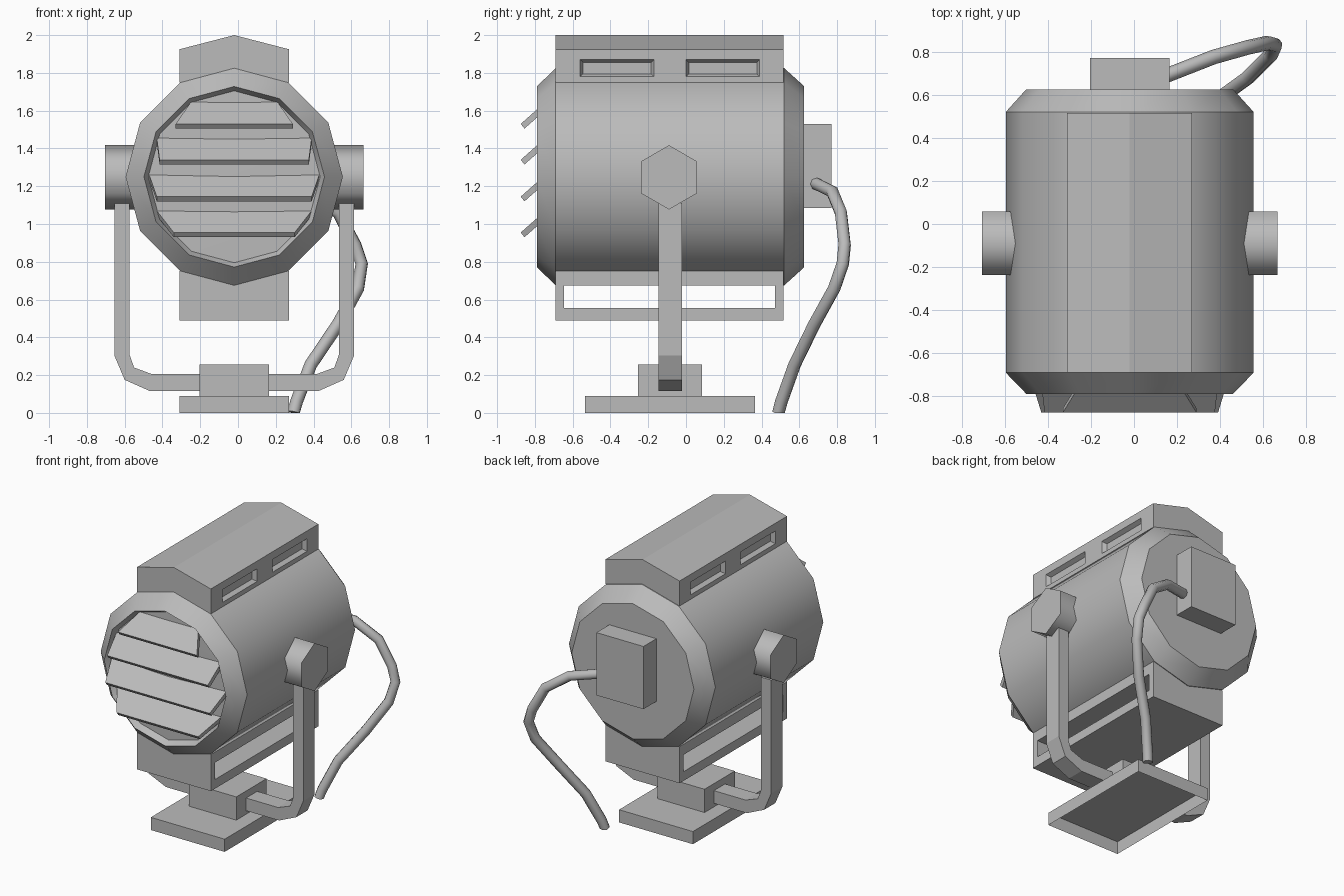
import bpy, bmesh
from math import sin, cos, pi, radians
from mathutils import Vector

old = bpy.data.objects.get("Cube")
if old:
    bpy.data.objects.remove(old, do_unlink=True)

CX = -0.02   # symmetry plane of the lamp
AXIS = 1.25  # height of the lamp axis

grey = bpy.data.materials.new("painted grey metal")
grey.use_nodes = True
grey.diffuse_color = (0.5, 0.5, 0.5, 1)
grey.node_tree.nodes["Principled BSDF"].inputs["Base Color"].default_value = (0.5, 0.5, 0.5, 1)


def activate(ob):
    bpy.ops.object.select_all(action='DESELECT')
    ob.select_set(True)
    bpy.context.view_layer.objects.active = ob


def finish(name, bm, smooth=None):
    bmesh.ops.recalc_face_normals(bm, faces=bm.faces)
    mesh = bpy.data.meshes.new(name)
    bm.to_mesh(mesh)
    bm.free()
    ob = bpy.data.objects.new(name, mesh)
    bpy.context.collection.objects.link(ob)
    mesh.materials.append(grey)
    if smooth:
        activate(ob)
        bpy.ops.object.shade_smooth_by_angle(angle=radians(smooth))
    return ob


def prism(name, outline, direction, smooth=None):
    """Extrude a closed outline of 3D points along a direction."""
    bm = bmesh.new()
    face = bm.faces.new([bm.verts.new(p) for p in outline])
    ext = bmesh.ops.extrude_face_region(bm, geom=[face], use_keep_orig=True)
    moved = [g for g in ext["geom"] if isinstance(g, bmesh.types.BMVert)]
    bmesh.ops.translate(bm, verts=moved, vec=direction)
    return finish(name, bm, smooth)


def box(name, half_x, y0, y1, z0, z1):
    pts = [(CX - half_x, y0, z0), (CX + half_x, y0, z0),
           (CX + half_x, y0, z1), (CX - half_x, y0, z1)]
    return prism(name, pts, (0, y1 - y0, 0))


def cut(target, cutter):
    mod = target.modifiers.new("cut", 'BOOLEAN')
    mod.operation, mod.solver, mod.object = 'DIFFERENCE', 'EXACT', cutter
    activate(target)
    bpy.ops.object.modifier_apply(modifier=mod.name)
    bpy.data.objects.remove(cutter, do_unlink=True)


# Twelve-sided drum with chamfered ends and a recessed, slightly domed lens
def lathe(name, profile, sides, smooth):
    bm = bmesh.new()
    rings = []
    for y, r in profile:
        angles = [2 * pi * i / sides for i in range(sides if r else 1)]
        rings.append([bm.verts.new((CX + r * sin(a), y, AXIS + r * cos(a))) for a in angles])
    for a, b in zip(rings, rings[1:]):
        for i in range(sides):
            j = (i + 1) % sides
            quad = [a[i % len(a)], a[j % len(a)], b[j % len(b)], b[i % len(b)]]
            bm.faces.new(list(dict.fromkeys(quad)))
    return finish(name, bm, smooth)


lathe("lamp_drum", [(-0.755, 0), (-0.745, 0.455), (-0.79, 0.478), (-0.69, 0.575),
                    (0.52, 0.575), (0.625, 0.48), (0.625, 0)], 12, 35)

# Sloping slats across the lens: tip height, half width at tip and at lens
for i, (z, tip, root) in enumerate([(1.505, 0.31, 0.23), (1.315, 0.395, 0.41),
                                    (1.12, 0.41, 0.45), (0.93, 0.32, 0.41)]):
    slope = Vector((0, 0.13, 0.115))
    lower = Vector((CX, -0.855, z))
    pts = [lower + Vector((-tip, 0, 0)), lower + Vector((tip, 0, 0)),
           lower + slope + Vector((root, 0, 0)), lower + slope + Vector((-root, 0, 0))]
    prism("lens_slat_%d" % (i + 1), pts, (0, -0.02, 0.025))

# Gabled vent housing with two recessed vents on each side
gable = [(-0.29, 1.748), (0.29, 1.748), (0.29, 1.925), (0, 2.0), (-0.29, 1.925)]
housing = prism("vent_housing", [(CX + x, -0.69, z) for x, z in gable], (0, 1.205, 0))
for side in (-1, 1):
    for y in (-0.365, 0.195):
        bm = bmesh.new()
        loops = []
        for x, shrink in ((0.31, -0.01), (0.26, 0.015)):
            hy, hz = 0.195 - shrink, 0.045 - shrink
            loops.append([bm.verts.new((CX + side * x, y + sy * hy, 1.825 + sz * hz))
                          for sy, sz in ((-1, -1), (1, -1), (1, 1), (-1, 1))])
        a, b = loops
        bm.faces.new(a)
        bm.faces.new(b)
        for i in range(4):
            j = (i + 1) % 4
            bm.faces.new((a[i], a[j], b[j], b[i]))
        cut(housing, finish("vent_cutter", bm))

# Lower cradle with a slot running straight through
cradle = box("lower_cradle", 0.29, -0.69, 0.515, 0.49, 0.75)
cut(cradle, box("slot_cutter", 0.5, -0.645, 0.47, 0.555, 0.675))

# Hexagonal pivots
for side, label in ((-1, "right"), (1, "left")):
    hexagon = [(CX + side * 0.685, -0.09 + 0.17 * sin(k * pi / 3), AXIS - 0.003 + 0.17 * cos(k * pi / 3))
               for k in range(6)]
    prism(label + "_pivot", hexagon, (-side * 0.17, 0, 0), 65)

# U-shaped yoke
outer = [(0.635, 1.11), (0.635, 0.305), (0.58, 0.175), (0.445, 0.115)]
inner = [(0.555, 1.11), (0.555, 0.31), (0.53, 0.24), (0.435, 0.205)]
bm = bmesh.new()
rows = []
path = list(zip(outer, inner))
for side, pairs in ((-1, path), (1, path[::-1])):
    for o, n in pairs:
        rows.append([bm.verts.new((CX + side * x, y, z))
                     for (x, z), y in ((o, -0.145), (o, -0.02), (n, -0.02), (n, -0.145))])
for a, b in zip(rows, rows[1:]):
    for i in range(4):
        j = (i + 1) % 4
        bm.faces.new((a[i], a[j], b[j], b[i]))
bm.faces.new(rows[0])
bm.faces.new(rows[-1])
finish("yoke", bm)

# Foot, open underneath, with its mounting block, and the rear junction box
foot = box("foot_plate", 0.29, -0.535, 0.365, 0, 0.09)
bm = bmesh.new()
bm.from_mesh(foot.data)
under = [f for f in bm.faces if f.normal.z < -0.9]
bmesh.ops.delete(bm, geom=under, context='FACES_ONLY')
bm.to_mesh(foot.data)
bm.free()
box("mounting_block", 0.185, -0.255, 0.085, 0.09, 0.255)
box("junction_box", 0.185, 0.62, 0.77, 1.085, 1.53)

# Power cable hanging from the junction box to the ground
curve = bpy.data.curves.new("power_cable", 'CURVE')
curve.dimensions = '3D'
curve.bevel_depth = 0.034
curve.bevel_resolution = 2
curve.use_fill_caps = True
route = [(0.14, 0.685, 1.215), (0.37, 0.775, 1.17), (0.53, 0.82, 1.06), (0.62, 0.84, 0.89),
         (0.655, 0.83, 0.79), (0.635, 0.785, 0.66), (0.53, 0.68, 0.47), (0.385, 0.575, 0.255),
         (0.31, 0.505, 0.06), (0.295, 0.49, 0)]
spline = curve.splines.new('POLY')
spline.points.add(len(route) - 1)
for point, co in zip(spline.points, route):
    point.co = (*co, 1)
cable = bpy.data.objects.new("power_cable", curve)
bpy.context.collection.objects.link(cable)
curve.materials.append(grey)
activate(cable)
bpy.ops.object.convert(target='MESH')
bpy.ops.object.shade_smooth_by_angle(angle=radians(50))
for v in bpy.context.object.data.vertices:
    v.co.z = max(v.co.z, 0)
